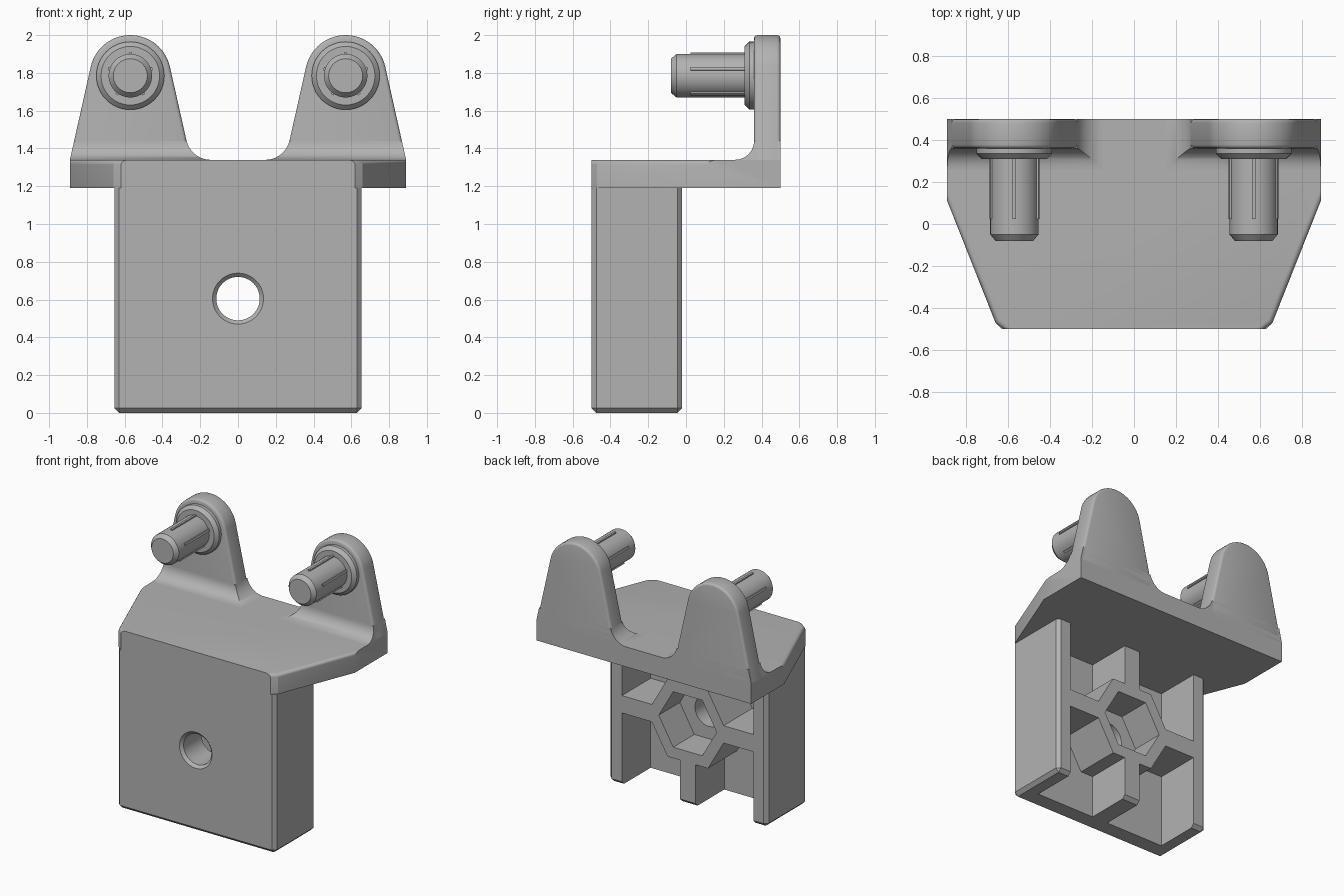
import bpy, bmesh, math
from mathutils import Vector

cube = bpy.data.objects.get("Cube")
if cube:
    bpy.data.objects.remove(cube, do_unlink=True)

grey = bpy.data.materials.new("plain grey")
grey.use_nodes = True
grey.diffuse_color = (0.45, 0.45, 0.45, 1)
grey.node_tree.nodes["Principled BSDF"].inputs["Base Color"].default_value = (0.45, 0.45, 0.45, 1)


def finish(name, bm, mirror=False):
    bmesh.ops.recalc_face_normals(bm, faces=bm.faces)
    mesh = bpy.data.meshes.new(name)
    bm.to_mesh(mesh)
    bm.free()
    mesh.materials.append(grey)
    ob = bpy.data.objects.new(name, mesh)
    bpy.context.collection.objects.link(ob)
    if mirror:
        ob.modifiers.new("mirror", "MIRROR").use_mirror_merge = False
    return ob


def smooth(ob, angle=32):
    bpy.ops.object.select_all(action="DESELECT")
    ob.select_set(True)
    bpy.context.view_layer.objects.active = ob
    bpy.ops.object.shade_smooth_by_angle(angle=math.radians(angle))


def loft(rings, cap=True):
    """Bridge a list of equal closed rings of points."""
    bm = bmesh.new()
    loops = [[bm.verts.new(p) for p in ring] for ring in rings]
    for a, b in zip(loops, loops[1:]):
        for i in range(len(a)):
            j = (i + 1) % len(a)
            bm.faces.new((a[i], a[j], b[j], b[i]))
    if cap:
        bm.faces.new(loops[0])
        bm.faces.new(loops[-1])
    bmesh.ops.recalc_face_normals(bm, faces=bm.faces)
    return bm


def prism_y(pts, lo, hi):
    return loft([[(x, y, z) for x, z in pts] for y in (lo, hi)])


def lathe_y(profile, cx, cz, n=48):
    turns = [math.tau * i / n for i in range(n)]
    return loft([[(cx + r * math.cos(t), y, cz + r * math.sin(t)) for t in turns]
                 for r, y in profile])


def bevel(bm, test, width, segments):
    edges = [e for e in bm.edges if test(*[v.co for v in e.verts])]
    bmesh.ops.bevel(bm, geom=edges, offset=width, segments=segments,
                    profile=0.5, affect="EDGES", clamp_overlap=True)


# Shelf plate with tapered sides
half = [(0.62, -0.5), (0.66, -0.47), (0.89, 0.11), (0.89, 0.5)]
outline = half + [(-x, y) for x, y in reversed(half)]
SHELF, TOP = 1.19, 1.34
bm = loft([[(x, y, z) for x, y in outline] for z in (SHELF, TOP)])
bevel(bm, lambda a, b: min(a.z, b.z) > 1.3 and abs(a.x - b.x) > 0.01
      and abs(a.x - b.x) < 0.5 and max(a.y, b.y) < 0.2, 0.025, 4)
smooth(finish("shelf_plate", bm), 30)

# Mounting block with softened corners and a chamfered foot
W, BACK, MID = 0.655, -0.02, 0.605
bm = loft([[(-W, -0.5, z), (W, -0.5, z), (W, BACK, z), (-W, BACK, z)] for z in (0, SHELF)])
bevel(bm, lambda a, b: min(a.z, b.z) < 0.1, 0.025, 1)
block = finish("mounting_block", bm)

# Cutters: four pockets around the hexagonal boss, nut recess, bolt hole
cutters = []
R, RIB, h = 0.335, 0.065, math.sqrt(3)
pocket = [(RIB, 0.8), (RIB, R * h / 2), (R / 2, R * h / 2),
          (R - RIB / h, RIB), (0.545, RIB), (0.545, 0.8)]
for sx in (-1, 1):
    for sz in (-1, 1):
        pts = [(sx * x, MID + sz * z) for x, z in pocket]
        cutters.append(finish("pocket_cutter", prism_y(pts, -0.36, 0.2)))
nut = [(0.24 * math.cos(i * math.pi / 3), MID + 0.24 * math.sin(i * math.pi / 3)) for i in range(6)]
cutters.append(finish("nut_cutter", prism_y(nut, -0.27, 0.2)))
hole = [(0.155, -0.52), (0.115, -0.48), (0.115, -0.2)]
cutters.append(finish("bolt_cutter", lathe_y(hole, 0, MID)))
bpy.context.view_layer.objects.active = block
for c in cutters:
    c.hide_render = True
    mod = block.modifiers.new("cut", "BOOLEAN")
    mod.operation, mod.solver, mod.object = "DIFFERENCE", "EXACT", c
    bpy.ops.object.modifier_apply(modifier=mod.name)
    bpy.data.objects.remove(c, do_unlink=True)
smooth(block, 25)

# Upright ears: tapered sides tangent to a round top
CX, CZ, RAD, FOOT = 0.57, 1.785, 0.215, 0.32
drop = CZ - TOP
tang = math.acos(RAD / math.hypot(FOOT, drop)) - math.atan2(drop, FOOT)
N = 28
arc = [tang + (math.pi - 2 * tang) * i / N for i in range(N + 1)]
pts = [(CX + FOOT, TOP)] + [(CX + RAD * math.cos(t), CZ + RAD * math.sin(t)) for t in arc]
pts.append((CX - FOOT, TOP))
bm = prism_y(pts, 0.36, 0.5)
bevel(bm, lambda a, b: abs(a.y - b.y) < 0.001 and max(a.z, b.z) > TOP + 0.01, 0.018, 3)
smooth(finish("uprights", bm, True))

# Concave fillet at the foot of each ear, mitred at the inner corner
FR = 0.1
slope = (FOOT - RAD * math.cos(tang)) / (drop + RAD * math.sin(tang))
rings = []
for i in range(11):
    t = math.pi / 2 * i / 10
    z = TOP + FR * (1 - math.cos(t))
    d = FR * (1 - math.sin(t))
    side = FOOT - slope * (z - TOP)
    out, inn, y = CX + side, CX - side - d, 0.36 - d
    rings.append([(out, y, z), (out, 0.5, z), (inn, 0.5, z), (inn, y, z)])
smooth(finish("upright_fillets", loft(rings), True))

# Pegs with a stepped collar and chamfered tip
profile = [(0.09, -0.08), (0.115, -0.05), (0.115, 0.31),
           (0.155, 0.31), (0.18, 0.335), (0.18, 0.37)]
smooth(finish("pegs", lathe_y(profile, CX, CZ), True), 30)

# Five thin crush ribs along each peg
bm = bmesh.new()
for k in range(5):
    a = math.pi / 2 + k * math.tau / 5
    radial, across = Vector((math.cos(a), 0, math.sin(a))), Vector((-math.sin(a), 0, math.cos(a)))
    loops = []
    for y in (0.025, 0.32):
        base = Vector((CX, y, CZ))
        loops.append([bm.verts.new(base + radial * r + across * s)
                      for r, s in ((0.1, -0.01), (0.123, -0.008), (0.123, 0.008), (0.1, 0.01))])
    p, q = loops
    bm.faces.new(p)
    bm.faces.new(q)
    for i in range(4):
        j = (i + 1) % 4
        bm.faces.new((p[i], p[j], q[j], q[i]))
finish("peg_ribs", bm, True)
